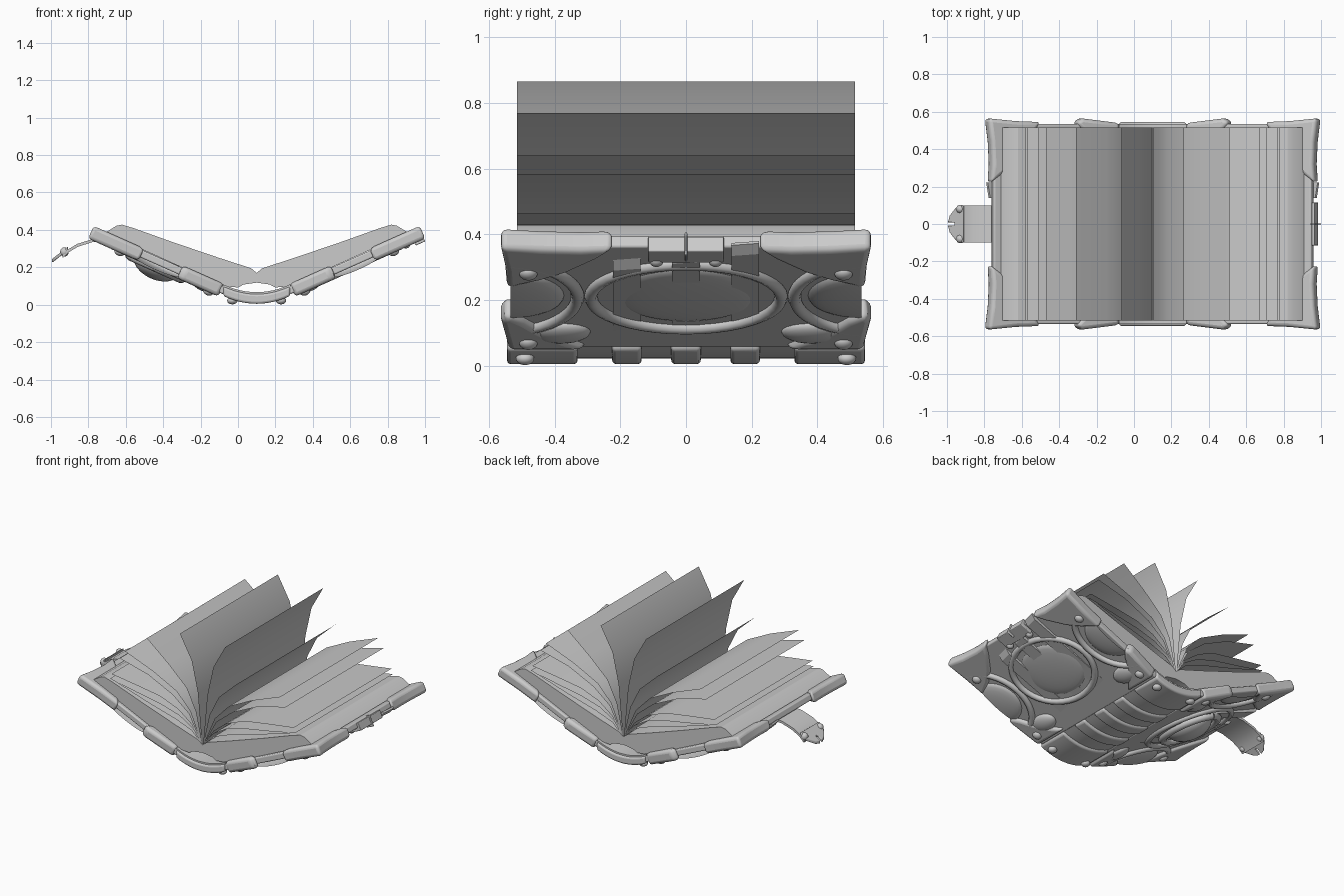
import bpy, bmesh
from math import sin, cos, pi, radians
from mathutils import Matrix, Vector

if "Cube" in bpy.data.objects:
    bpy.data.objects.remove(bpy.data.objects["Cube"])

CX = 0.1                      # spine centre in x
A = radians(24)               # cover slope
HINGE = Vector((0.28, 0, 0.10))
# cover space: u away from spine, v along y, n outward/down
COVER = Matrix(((cos(A), 0, sin(A), HINGE.x), (0, 1, 0, 0),
                (sin(A), 0, -cos(A), HINGE.z), (0, 0, 0, 1)))
FLIP = Matrix(((-1, 0, 0, 2 * CX), (0, 1, 0, 0), (0, 0, 1, 0), (0, 0, 0, 1)))
SIDES = {"right": COVER, "left": FLIP @ COVER}


def make(bm, name, matrix=None, bevel=0, angle=40, solid=True):
    me = bpy.data.meshes.new(name)
    if matrix:
        bm.transform(matrix)
    if solid:
        bmesh.ops.recalc_face_normals(bm, faces=bm.faces)
    bm.to_mesh(me)
    bm.free()
    ob = bpy.data.objects.new(name, me)
    bpy.context.collection.objects.link(ob)
    if bevel:
        m = ob.modifiers.new("bevel", 'BEVEL')
        m.width, m.segments, m.limit_method = bevel, 3, 'ANGLE'
    bpy.ops.object.select_all(action='DESELECT')
    ob.select_set(True)
    bpy.context.view_layer.objects.active = ob
    bpy.ops.object.shade_smooth_by_angle(angle=radians(angle))
    return ob


def both(build, name, sides=("right", "left"), **kw):
    for s in sides:
        bm = bmesh.new()
        build(bm)
        make(bm, s + "_" + name, SIDES[s], **kw)


def prism(bm, bottom, top):
    a = [bm.verts.new(p) for p in bottom]
    b = [bm.verts.new(p) for p in top]
    bm.faces.new(a)
    bm.faces.new(b[::-1])
    for i in range(len(a)):
        j = (i + 1) % len(a)
        bm.faces.new((a[i], b[i], b[j], a[j]))


def plate(bm, uv, n0, n1):
    prism(bm, [(u, v, n0) for u, v in uv], [(u, v, n1) for u, v in uv])


def slab(bm, xz, y0, y1):
    prism(bm, [(x, y0, z) for x, z in xz], [(x, y1, z) for x, z in xz])


def rect(u0, u1, v0, v1):
    return [(u0, v0), (u1, v0), (u1, v1), (u0, v1)]


def dome(bm, u, v, n, ru, rv, h, clip=None, seg=20):
    m = Matrix.Translation((u, v, n)) @ Matrix.Diagonal((ru, rv, h, 1))
    r = bmesh.ops.create_uvsphere(bm, u_segments=seg, v_segments=12, radius=1, matrix=m)
    if clip:
        vs = r['verts']
        es = {e for w in vs for e in w.link_edges}
        fs = {f for w in vs for f in w.link_faces}
        bmesh.ops.bisect_plane(bm, geom=list(vs) + list(es) + list(fs), dist=1e-5,
                               plane_co=(0, clip, 0), plane_no=(0, clip, 0), clear_outer=True)


def tube(bm, pts, n, r, closed=False):
    rings, k = [], len(pts)
    for i, p in enumerate(pts):
        a = pts[(i - 1) % k] if closed or i else p
        b = pts[(i + 1) % k] if closed or i < k - 1 else p
        t = (Vector(b) - Vector(a)).normalized()
        rings.append([bm.verts.new((p[0] - t.y * r * cos(q), p[1] + t.x * r * cos(q), n + r * sin(q)))
                      for q in (2 * pi * j / 8 for j in range(8))])
    for i in range(k if closed else k - 1):
        a, b = rings[i], rings[(i + 1) % k]
        for j in range(8):
            bm.faces.new((a[j], a[(j + 1) % 8], b[(j + 1) % 8], b[j]))


def arc(u, v, ru, rv, a0, a1, k):
    return [(u + ru * sin(a0 + (a1 - a0) * i / k), v + rv * cos(a0 + (a1 - a0) * i / k)) for i in range(k + 1)]


# Cover boards
both(lambda bm: plate(bm, rect(-0.02, 0.73, -0.535, 0.535), 0, 0.04), "cover", bevel=0.008)


# Embossed relief: central lens with rim, side arcs and side lenses
def relief(bm):
    dome(bm, 0.37, 0, 0.038, 0.19, 0.22, 0.022, seg=32)
    tube(bm, arc(0.37, 0, 0.24, 0.29, 0, 2 * pi, 40)[:-1], 0.043, 0.02, True)
    for s in (1, -1):
        tube(bm, arc(0.37, s * 0.57, 0.26, -s * 0.24, -1.42, 1.42, 20), 0.043, 0.02)
        dome(bm, 0.37, s * 0.53, 0.038, 0.16, 0.16, 0.03, clip=s * 0.535, seg=32)
        dome(bm, 0.10, s * 0.38, 0.04, 0.06, 0.09, 0.03)


both(relief, "cover_relief", angle=60)


# Raised eye with lids on the left cover
def eye(bm):
    dome(bm, 0.37, 0, 0.04, 0.13, 0.15, 0.08, seg=32)
    for s in (1, -1):
        tube(bm, arc(0.37, 0, s * 0.15, 0.2, 0, pi, 20), 0.055, 0.025)


both(eye, "cover_eye", sides=("left",), angle=60)


# Corner guards, outer and inner
def guards(bm):
    for s in (1, -1):
        outer = [(0.765, 0.565), (0.748, 0.44), (0.742, 0.32), (0.75, 0.22), (0.68, 0.27),
                 (0.58, 0.36), (0.52, 0.44), (0.49, 0.50), (0.46, 0.545), (0.6, 0.55)]
        inner = [(0.0, 0.54), (0.22, 0.565), (0.25, 0.54), (0.20, 0.49), (0.13, 0.44), (0.06, 0.37), (0.0, 0.30)]
        for g in (outer, inner):
            plate(bm, [(u, s * v) for u, v in g], -0.012, 0.062)


both(guards, "corner_guards", bevel=0.02)


# Rivets on the guards
def rivets(bm):
    for s in (1, -1):
        dome(bm, 0.58, s * 0.48, 0.06, 0.028, 0.028, 0.02)
        dome(bm, 0.06, s * 0.48, 0.06, 0.028, 0.028, 0.02)


both(rivets, "guard_rivets")


# Flat straps across the covers, with tips bent towards the board
def straps(bm):
    for v, end in ((-0.18, 0.60), (0, 0.65), (0.18, 0.71)):
        prof = [(-0.02, 0.035), (end, 0.06), (end + 0.035, 0.04), (end + 0.03, 0.03), (end - 0.02, 0.04), (-0.02, 0.02)]
        v0, v1 = v - 0.042, v + 0.042
        prism(bm, [(u, v0, n) for u, n in prof], [(u + 0.015, v1, n) for u, n in prof])


both(straps, "cover_straps", angle=20)


# Catch plate on the right edge
def catch(bm):
    plate(bm, rect(0.66, 0.745, -0.115, 0.115), 0.01, 0.06)
    for s in (1, -1):
        dome(bm, 0.655, s * 0.09, 0.05, 0.022, 0.022, 0.02)
    plate(bm, rect(0.70, 0.755, -0.004, 0.004), 0.0, 0.075)


both(catch, "catch_plate", sides=("right",), bevel=0.006)


# Curved spine, raised bands and end caps
def spine_profile(w, drop, t):
    f = [w * (i / 6 - 1) for i in range(13)]
    z = [0.022 + 0.04 * (x / 0.175) ** 2 for x in f]
    return [(CX + x, a - drop) for x, a in zip(f, z)] + [(CX + x, a + t) for x, a in zip(f[::-1], z[::-1])]


bm = bmesh.new()
slab(bm, spine_profile(0.18, 0, 0.045), -0.535, 0.535)
make(bm, "spine")
bm = bmesh.new()
for y0, y1 in ((-0.545, -0.33), (-0.225, -0.135), (-0.045, 0.045), (0.135, 0.225), (0.33, 0.545)):
    slab(bm, spine_profile(0.178, 0.017, 0.035), y0, y1)
make(bm, "spine_bands", bevel=0.012)
bm = bmesh.new()
for s in (1, -1):
    for x in (-0.13, 0.13):
        dome(bm, CX + x, s * 0.49, 0.022, 0.028, 0.028, 0.02)
make(bm, "spine_rivets")

# Page blocks
for side, k in (("right", 1), ("left", -1)):
    bm = bmesh.new()
    block = [(0, 0.17), (0.03, 0.195), (0.2, 0.25), (0.45, 0.335), (0.66, 0.41), (0.72, 0.428), (0.75, 0.422),
             (0.81, 0.385), (0.18, 0.10), (0.10, 0.092), (0.07, 0.108), (0, 0.118)]
    slab(bm, [(CX + k * x, z) for x, z in block], -0.515, 0.515)
    make(bm, side + "_page_block", angle=25)

# Loose fanned pages, mirrored about the spine
PAGES = [[(0.035, 0.51), (0.08, 0.71), (0.167, 0.865)],
         [(0.05, 0.38), (0.12, 0.52), (0.25, 0.64), (0.41, 0.77)],
         [(0.09, 0.37), (0.19, 0.475), (0.36, 0.56), (0.57, 0.64)],
         [(0.10, 0.35), (0.22, 0.445), (0.40, 0.53), (0.61, 0.583)],
         [(0.08, 0.285), (0.18, 0.36), (0.31, 0.41), (0.47, 0.435), (0.67, 0.463)],
         [(0.07, 0.26), (0.17, 0.32), (0.31, 0.36), (0.48, 0.39), (0.68, 0.43)],
         [(0.08, 0.245), (0.2, 0.29), (0.4, 0.345), (0.66, 0.425)]]
for side, k in (("right", 1), ("left", -1)):
    bm = bmesh.new()
    for page in PAGES:
        row = [[bm.verts.new((CX + k * x, y, z)) for y in (-0.515, 0.515)] for x, z in [(0.004, 0.17)] + page]
        for a, b in zip(row, row[1:]):
            bm.faces.new((a[0], b[0], b[1], a[1]))
    make(bm, side + "_loose_pages", angle=30, solid=False)

# Clasp strap on the left edge with pointed metal tip
bm = bmesh.new()
path = [(-0.70, 0.355), (-0.78, 0.35), (-0.86, 0.325), (-0.91, 0.295), (-0.94, 0.265)]
slab(bm, path + [(x + 0.004, z - 0.015) for x, z in path[::-1]], -0.1, 0.1)
make(bm, "clasp_strap")
bm = bmesh.new()
tip = [(-0.91, 0.1), (-0.95, 0.09), (-0.985, 0.045), (-0.995, 0.008), (-0.96, 0.008)]
tip += [(x, -y) for x, y in tip[::-1]]
prism(bm, [(x, y, 0.29 + (x + 0.91) * 0.78) for x, y in tip], [(x, y, 0.31 + (x + 0.91) * 0.78) for x, y in tip])
make(bm, "clasp_tip", bevel=0.004)
bm = bmesh.new()
for s in (1, -1):
    dome(bm, -0.928, s * 0.08, 0.282, 0.023, 0.023, 0.025)
make(bm, "clasp_rivets")
